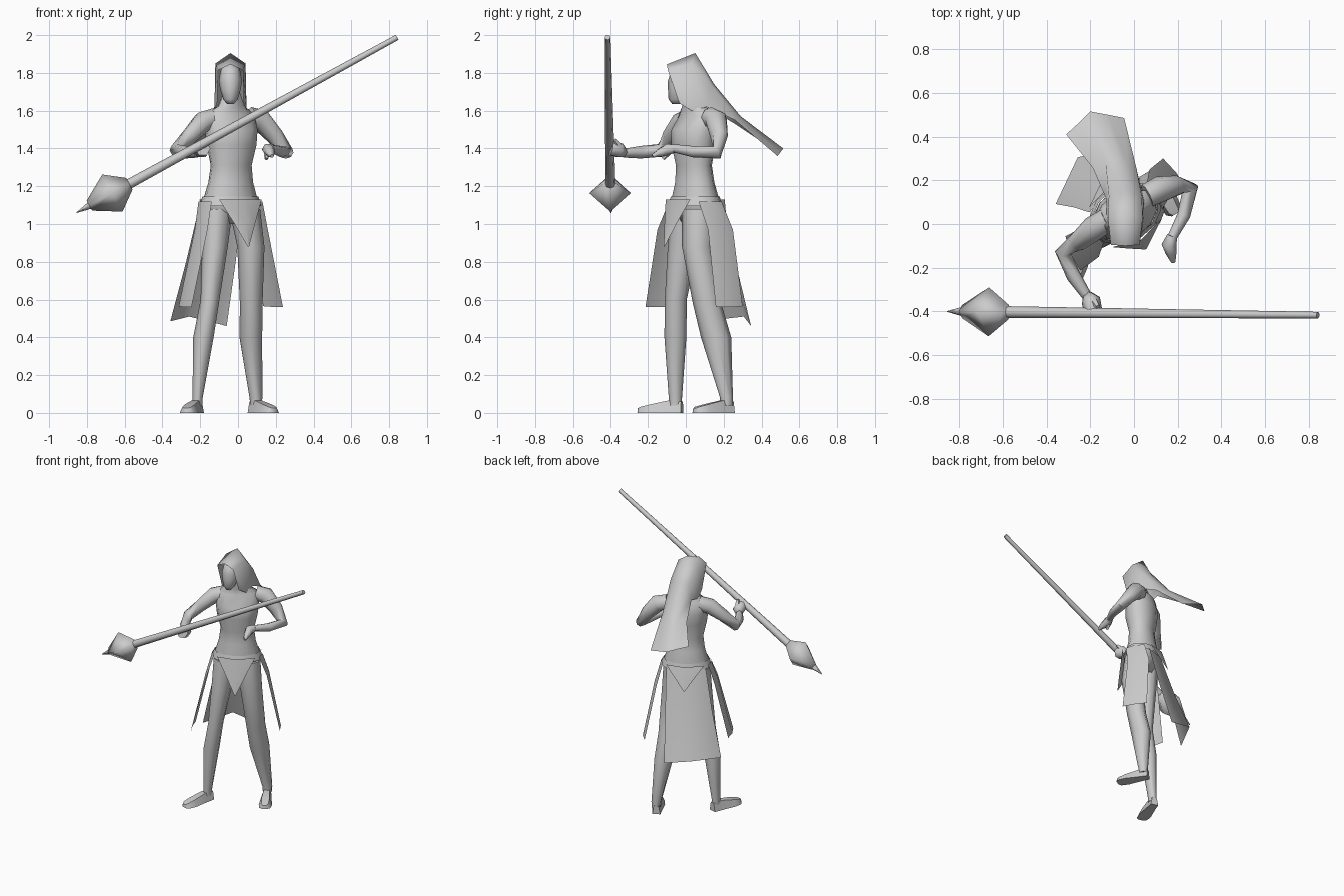
import bpy, bmesh
from math import pi, cos, sin, radians
from mathutils import Vector, Matrix

# The body is twisted 30 degrees about its vertical axis
BODY = Matrix.Translation((-0.04, 0.05, 0)) @ Matrix.Rotation(radians(30), 4, 'Z')


def finish(name, bm, matrix=None, angle=70):
    bmesh.ops.recalc_face_normals(bm, faces=bm.faces)
    me = bpy.data.meshes.new(name)
    bm.to_mesh(me)
    bm.free()
    ob = bpy.data.objects.new(name, me)
    bpy.context.collection.objects.link(ob)
    if matrix:
        ob.matrix_world = matrix
    bpy.ops.object.select_all(action='DESELECT')
    ob.select_set(True)
    bpy.context.view_layer.objects.active = ob
    bpy.ops.object.shade_smooth_by_angle(angle=radians(angle))
    return ob


def loft(name, rows, closed=True, caps=True, **kw):
    """Skin a list of equally long point rows."""
    bm = bmesh.new()
    vs = [[bm.verts.new(p) for p in r] for r in rows]
    n = len(rows[0])
    for a, b in zip(vs, vs[1:]):
        for i in range(n if closed else n - 1):
            j = (i + 1) % n
            bm.faces.new((a[i], a[j], b[j], b[i]))
    if closed and caps:
        bm.faces.new(vs[0])
        bm.faces.new(vs[-1])
    return finish(name, bm, **kw)


def ellipses(name, rings, n=8, **kw):
    """Horizontal rings: x, y, z, half width, half depth."""
    return loft(name, [[(x + a * cos(2 * pi * i / n), y + b * sin(2 * pi * i / n), z)
                        for i in range(n)] for x, y, z, a, b in rings], **kw)


def tube(name, pts, n=8, **kw):
    """Rings square to a path: x, y, z, radius."""
    ps = [Vector(p[:3]) for p in pts]
    rows = []
    for k, p in enumerate(ps):
        t = (ps[min(k + 1, len(ps) - 1)] - ps[max(k - 1, 0)]).normalized()
        side = t.cross(Vector((0, 0, 1))).normalized()
        up = side.cross(t)
        rows.append([p + pts[k][3] * (side * cos(2 * pi * i / n) + up * sin(2 * pi * i / n))
                     for i in range(n)])
    return loft(name, rows, **kw)


def foot(name, heel, toe):
    h, t = Vector((*heel, 0)), Vector((*toe, 0))
    d = (t - h).normalized()
    s = Vector((-d.y, d.x, 0))
    rows = []
    for f, w, top in ((0, .028, .06), (.3, .034, .065), (.7, .046, .045), (.93, .04, .032), (1, .02, .025)):
        c = h.lerp(t, f)
        up = Vector((0, 0, top))
        rows.append([c - s * w, c + s * w, c + s * w * .6 + up, c - s * w * .6 + up])
    loft(name, rows, angle=50)


# Torso and neck
ellipses("torso", [(0, 0, 1.0, .09, .06), (0, 0, 1.09, .158, .115), (0, 0, 1.14, .15, .115),
                   (0, -.003, 1.22, .126, .096), (0, -.008, 1.31, .115, .088),
                   (0, -.012, 1.42, .14, .108), (0, -.008, 1.5, .15, .108),
                   (0, .01, 1.58, .15, .07), (0, -.01, 1.625, .075, .055),
                   (-.01, -.03, 1.7, .042, .042)], n=12, matrix=BODY)

# Head
ellipses("head", [(-.04, -.05, 1.635, .018, .022), (-.04, -.045, 1.66, .038, .046),
                  (-.04, -.028, 1.71, .054, .066), (-.04, -.02, 1.76, .062, .074),
                  (-.04, -.01, 1.82, .05, .065), (-.04, .01, 1.86, .015, .02)])

# Hood with a long windblown tail
hood = [[(-.04 + s * x, y, z) for s, x, y, z in
         ((-1, lx, ly, lz), (-1, ux, uy, uz), (0, 0, ty, tz), (1, ux, uy, uz), (1, lx, ly, lz))]
        for lx, ly, lz, ux, uy, uz, ty, tz in
        ((.07, -.035, 1.64, .066, -.095, 1.815, -.1, 1.845),
         (.085, .03, 1.6, .08, .03, 1.85, .05, 1.905),
         (.085, .11, 1.62, .075, .13, 1.74, .15, 1.74))]
hood.append([(-.19, .26, 1.53), (-.13, .28, 1.555), (-.08, .29, 1.57), (-.03, .28, 1.565), (.01, .26, 1.55)])
hood.append([(-.31, .41, 1.43), (-.25, .465, 1.415), (-.2, .515, 1.4), (-.12, .5, 1.38), (-.045, .485, 1.36)])
loft("hood", hood, closed=False)

# Arms
tube("right_arm", [(-.12, .02, 1.56, .055), (-.185, -.02, 1.54, .058), (-.255, -.08, 1.465, .045),
                   (-.325, -.13, 1.39, .037), (-.275, -.24, 1.38, .033), (-.215, -.33, 1.375, .023)])
tube("left_arm", [(.06, .13, 1.565, .055), (.12, .16, 1.55, .06), (.195, .175, 1.465, .047),
                  (.258, .165, 1.378, .037), (.228, .04, 1.383, .03), (.175, -.06, 1.4, .022)])

# Hands
tube("right_hand", [(-.215, -.325, 1.375, .024), (-.197, -.35, 1.39, .044), (-.187, -.398, 1.4, .042)], n=6)
tube("right_thumb", [(-.19, -.345, 1.40, .022), (-.165, -.38, 1.445, .012)], n=5)
tube("left_hand", [(.175, -.055, 1.4, .024), (.16, -.095, 1.395, .034),
                   (.17, -.13, 1.38, .026), (.18, -.175, 1.36, .01)], n=6)
tube("left_thumb", [(.155, -.08, 1.395, .02), (.15, -.12, 1.345, .01)], n=5)

# Legs
ellipses("right_leg", [(-.11, .01, 1.08, .082, .085), (-.122, -.015, .88, .068, .08),
                       (-.148, -.053, .6, .05, .058), (-.183, -.055, .4, .054, .058),
                       (-.214, -.055, .08, .027, .035), (-.214, -.055, .04, .026, .034)])
ellipses("left_leg", [(.035, .07, 1.08, .082, .09), (.068, .06, .88, .072, .08),
                      (.07, .112, .58, .06, .075), (.068, .16, .4, .06, .08),
                      (.095, .215, .08, .034, .034), (.095, .215, .04, .03, .034)])
foot("right_foot", (-.207, -.02), (-.275, -.25))
foot("left_foot", (.075, .245), (.19, .045))

# Belt, in the twisted body frame
ellipses("belt", [(0, 0, 1.095, .174, .134), (0, 0, 1.145, .158, .12)], n=12, caps=False, matrix=BODY)

# Pointed flaps front and back
for name, s, tip_z in (("front_flap", -1, .88), ("back_flap", 1, .97)):
    half_z = (1.13 + tip_z) / 2
    loft(name, [[(-.13, s * .105, 1.13), (0, s * .142, 1.13), (.13, s * .105, 1.13)],
                [(-.065, s * .15, half_z), (0, s * .168, half_z), (.065, s * .15, half_z)],
                [(-.004, s * .19, tip_z), (0, s * .19, tip_z), (.004, s * .19, tip_z)]],
         closed=False, matrix=BODY)

# Skirt panels on both hips, swung a little out of line
for name, s, out, front, back in (("right_panel", -1, .31, -.125, .045), ("left_panel", 1, .295, -.045, .13)):
    mid = (front + back) / 2
    loft(name, [[(s * .155, -.07, 1.12), (s * .172, 0, 1.12), (s * .155, .07, 1.12)],
                [(s * .205, front * .9, .97), (s * .215, mid * .8, .97), (s * .195, back * .9, .97)],
                [(s * out, front, .56), (s * out, mid, .56), (s * (out - .02), back, .565)]],
         closed=False, matrix=BODY)

# Wide rear panel
loft("rear_panel", [[(-.14, .085, 1.1), (-.02, .125, 1.1), (.13, .095, 1.1)],
                    [(-.19, .14, .8), (-.04, .22, .8), (.13, .17, .8)],
                    [(-.255, .195, .485), (-.06, .33, .51), (.13, .265, .46)]],
     closed=False, matrix=BODY)

# Long weapon: tapering pole, four-sided head and spike
butt, tip = Vector((.842, -.417, 1.988)), Vector((-.855, -.4, 1.06))


def along(f, r):
    return (*tip.lerp(butt, f), r)


tube("pole", [along(1, .015), along(.14, .027)])
tube("weapon_head", [along(.165, .035), along(.112, .112), along(.04, .03)], n=4, angle=80)
tube("weapon_spike", [along(.05, .026), along(0, .002)], n=6)
